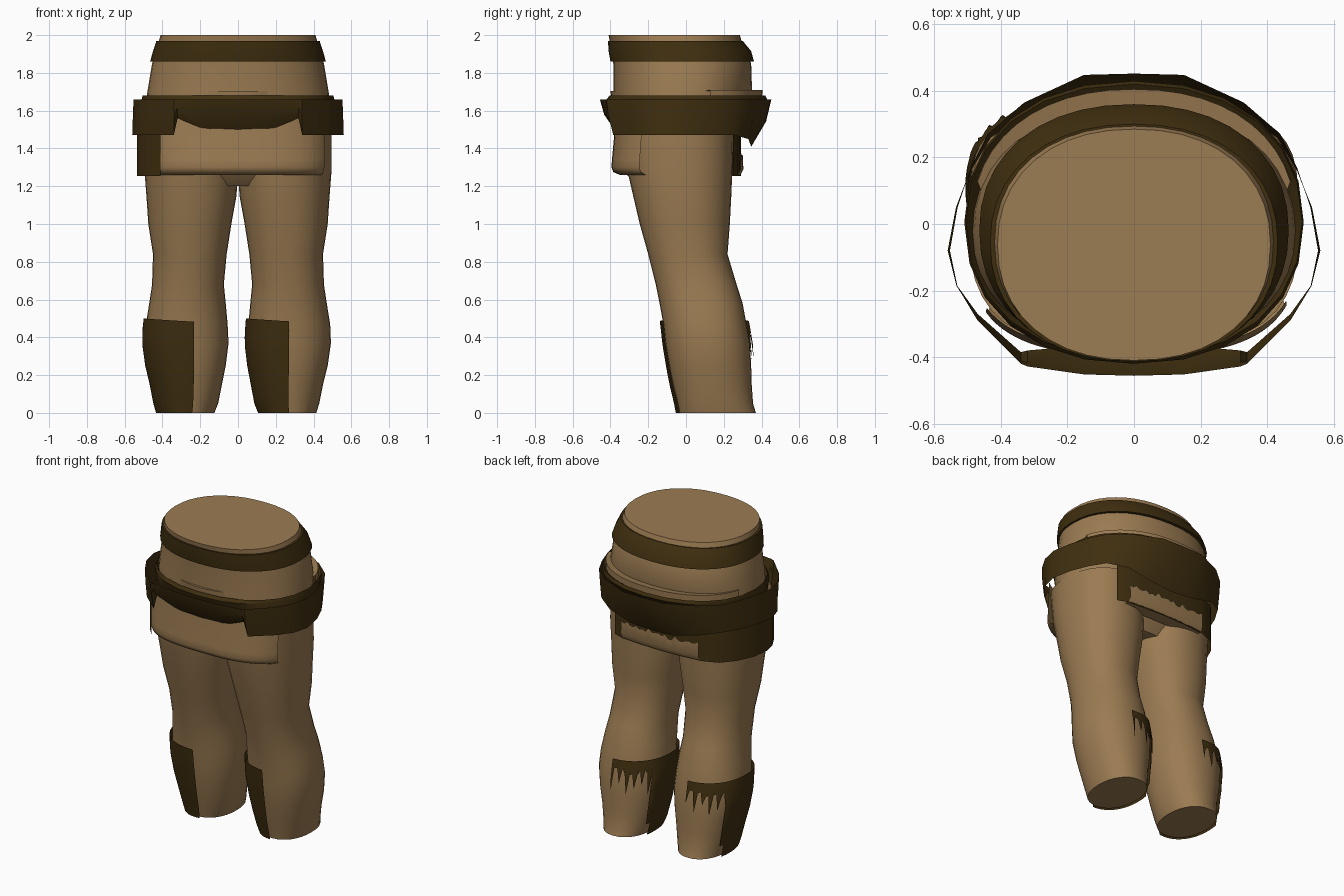
import bpy, bmesh, math, random

if "Cube" in bpy.data.objects:
    bpy.data.objects.remove(bpy.data.objects["Cube"])
random.seed(4)


def material(name, rgb):
    m = bpy.data.materials.new(name)
    m.diffuse_color = (*rgb, 1)
    m.use_nodes = True
    m.node_tree.nodes["Principled BSDF"].inputs["Base Color"].default_value = m.diffuse_color
    return m


TAN = material("tan cloth", (0.33, 0.20, 0.085))
BROWN = material("dark brown leather", (0.05, 0.028, 0.005))


def grid(name, rows, mat, closed=False, caps=False, angle=40):
    """Skin a list of equally long point rows."""
    bm = bmesh.new()
    vs = [[bm.verts.new(p) for p in r] for r in rows]
    n = len(rows[0])
    for a, b in zip(vs, vs[1:]):
        for i in range(n if closed else n - 1):
            j = (i + 1) % n
            bm.faces.new((a[i], a[j], b[j], b[i]))
    if caps:
        bm.faces.new(vs[0])
        bm.faces.new(vs[-1])
    bmesh.ops.recalc_face_normals(bm, faces=bm.faces)
    me = bpy.data.meshes.new(name)
    bm.to_mesh(me)
    bm.free()
    me.materials.append(mat)
    ob = bpy.data.objects.new(name, me)
    bpy.context.collection.objects.link(ob)
    bpy.ops.object.select_all(action='DESELECT')
    ob.select_set(True)
    bpy.context.view_layer.objects.active = ob
    bpy.ops.object.shade_smooth_by_angle(angle=math.radians(angle))
    return ob


def lerp_table(table, z):
    """Interpolate a section table (z, x0, x1, y0, y1) at height z."""
    for a, b in zip(table, table[1:]):
        if z <= b[0]:
            t = max(0, (z - a[0]) / (b[0] - a[0]))
            return [p + (q - p) * t for p, q in zip(a, b)]
    return table[-1]


def on_section(s, deg, off=0.0, power=2.2):
    """Point on a rounded section at an angle (front is -90)."""
    z, x0, x1, y0, y1 = s
    c, d = math.cos(math.radians(deg)), math.sin(math.radians(deg))
    ex = 2 / power
    return ((x0 + x1) / 2 + ((x1 - x0) / 2 + off) * math.copysign(abs(c) ** ex, c),
            (y0 + y1) / 2 + ((y1 - y0) / 2 + off) * math.copysign(abs(d) ** ex, d), z)


def ring(s, n=40, **k):
    return [on_section(s, 360 * i / n, **k) for i in range(n)]


# Torso
torso = [(1.2, -.3, .3, -.2, .15), (1.3, -.46, .46, -.30, .21), (1.4, -.49, .49, -.34, .25),
         (1.55, -.495, .495, -.375, .31), (1.7, -.48, .48, -.385, .35),
         (1.85, -.455, .455, -.385, .345), (1.95, -.425, .425, -.40, .30),
         (2.0, -.41, .41, -.41, .285)]
grid("torso", [ring(s) for s in torso], TAN, True, True)

# Legs
leg = [(0, .125, .415, -.035, .37), (.05, .105, .43, -.045, .355), (.15, .085, .45, -.07, .348),
       (.25, .065, .475, -.09, .345), (.37, .05, .492, -.11, .338), (.47, .055, .488, -.12, .32),
       (.58, .065, .47, -.14, .30), (.68, .075, .455, -.16, .268), (.84, .06, .45, -.20, .22),
       (1.0, .035, .475, -.245, .232), (1.15, .008, .485, -.28, .24), (1.28, 0, .495, -.31, .245),
       (1.48, 0, .495, -.34, .25)]


def side(table, s):
    return table if s > 0 else [(z, -b, -a, c, d) for z, a, b, c, d in table]


for s, label in ((1, "right"), (-1, "left")):
    t = side(leg, s)
    grid(label + "_leg", [ring(r, 32) for r in t], TAN, True, True)
    # Shin guard: whole at the front and outer side, tattered behind
    start = -90 if s > 0 else -82
    cols = []
    for i in range(49):
        a = start - i * (275 + start) / 48
        top = .485 + .015 * math.sin(math.radians(-a - 90))
        if a > -200:
            low = 0
        else:
            low = random.uniform(.40, .44) if i % 3 else random.uniform(.27, .36)
            if a > -212:
                low = .08
        zs = [top + (low - top) * v / 10 for v in range(11)]
        cols.append([on_section(lerp_table(t, z), a, .016 + .01 * max(0, .3 - z)) for z in zs])
    grid(label + "_shin_guard", cols, BROWN)

# Waist band
waist = [(1.86, -.465, .465, -.40, .36), (1.915, -.45, .45, -.41, .345), (1.97, -.432, .432, -.413, .30)]
grid("waist_band", [ring((1.86, -.44, .44, -.37, .33))] + [ring(r) for r in waist]
     + [ring((1.97, -.41, .41, -.40, .285))], BROWN, True)


def mirror(half):
    """Complete a front-to-back half outline into a loop."""
    return half + [(-p[0],) + tuple(p[1:]) for p in reversed(half[1:-1])]


# Hip belt: draped at front and back, straight on the sides
belt_top = mirror([(0, -.456), (.15, -.452), (.32, -.428), (.34, -.42), (.47, -.29), (.53, -.19),
                   (.553, -.08), (.53, .05), (.49, .17), (.44, .27), (.33, .365), (.15, .448), (0, .452)])
belt_low = mirror([(0, -.365, 1.48), (.15, -.365, 1.49), (.32, -.38, 1.56), (.34, -.385, 1.47),
                   (.47, -.27, 1.47), (.535, -.18, 1.47), (.56, -.08, 1.47), (.535, .05, 1.47),
                   (.49, .16, 1.47), (.43, .26, 1.47), (.32, .33, 1.45), (.15, .345, 1.41), (0, .34, 1.40)])
belt_mid = [((a[0] + b[0]) / 2, a[1] * .75 + b[1] * .25, 1.66 * .55 + b[2] * .45)
            for a, b in zip(belt_top, belt_low)]
grid("hip_belt", [[(x, y, 1.66) for x, y in belt_top], belt_mid, belt_low], BROWN, True, angle=30)

# Folded cloth tucked inside the belt
inner = [(1.56, -.505, .505, -.38, .36), (1.66, -.51, .51, -.42, .43), (1.68, -.505, .505, -.405, .42)]
grid("inner_fold", [ring(r, 24) for r in inner] + [ring((1.64, -.48, .48, -.385, .36), 24)], BROWN, True)
grid("back_fold", [[on_section(r, 15 + 150 * i / 20) for i in range(21)] for r in
                   ((1.62, -.49, .49, -.38, .40), (1.71, -.485, .485, -.38, .405),
                    (1.70, -.47, .47, -.38, .345))], TAN)
grid("front_fold", [[(-.31 + .62 * i / 12, -.395 + 1.2 * (-.31 + .62 * i / 12) ** 2 + dy, z - (zs * abs(i - 6) / 6))
                     for i in range(13)] for z, dy, zs in ((1.66, 0, 0), (1.705, -.005, 0), (1.705, .05, 0))], TAN)

# Front apron with a rolled hem
apron = [(1.58, -.49, .49, -.375, .25), (1.45, -.492, .492, -.382, .25), (1.34, -.492, .492, -.392, .25),
         (1.30, -.49, .49, -.395, .25), (1.275, -.485, .485, -.385, .25), (1.26, -.475, .475, -.35, .24),
         (1.265, -.45, .45, -.29, .2)]
grid("front_apron", [[on_section(r, -150 + 125 * i / 32, power=2.8) for i in range(33)] for r in apron],
     TAN, angle=60)

# Dark skirt panel: round the left side and across the back
path = [(-.41, -.31), (-.47, -.24), (-.52, -.15), (-.535, -.07), (-.52, .04), (-.47, .15),
        (-.40, .23), (-.30, .27), (-.15, .285), (0, .29), (.15, .285), (.27, .275), (.34, .25)]
grid("skirt_panel", [[(x, y, z) for x, y in path] for z in (1.255, 1.36, 1.5)], BROWN)

# Tan patch with a torn top edge on the back of the skirt
xs = [-.29 + .56 * i / 24 for i in range(25)]
tear = [1.37 + random.uniform(-.02, .02) for _ in xs]
grid("back_patch", [[(x, .30 - .2 * x * x, t) for x, t in zip(xs, tear)],
                    [(x, .304 - .2 * x * x, 1.29) for x in xs],
                    [(x, .29 - .2 * x * x, 1.262) for x in xs],
                    [(x, .20 - .2 * x * x, 1.262) for x in xs]], TAN, angle=60)
